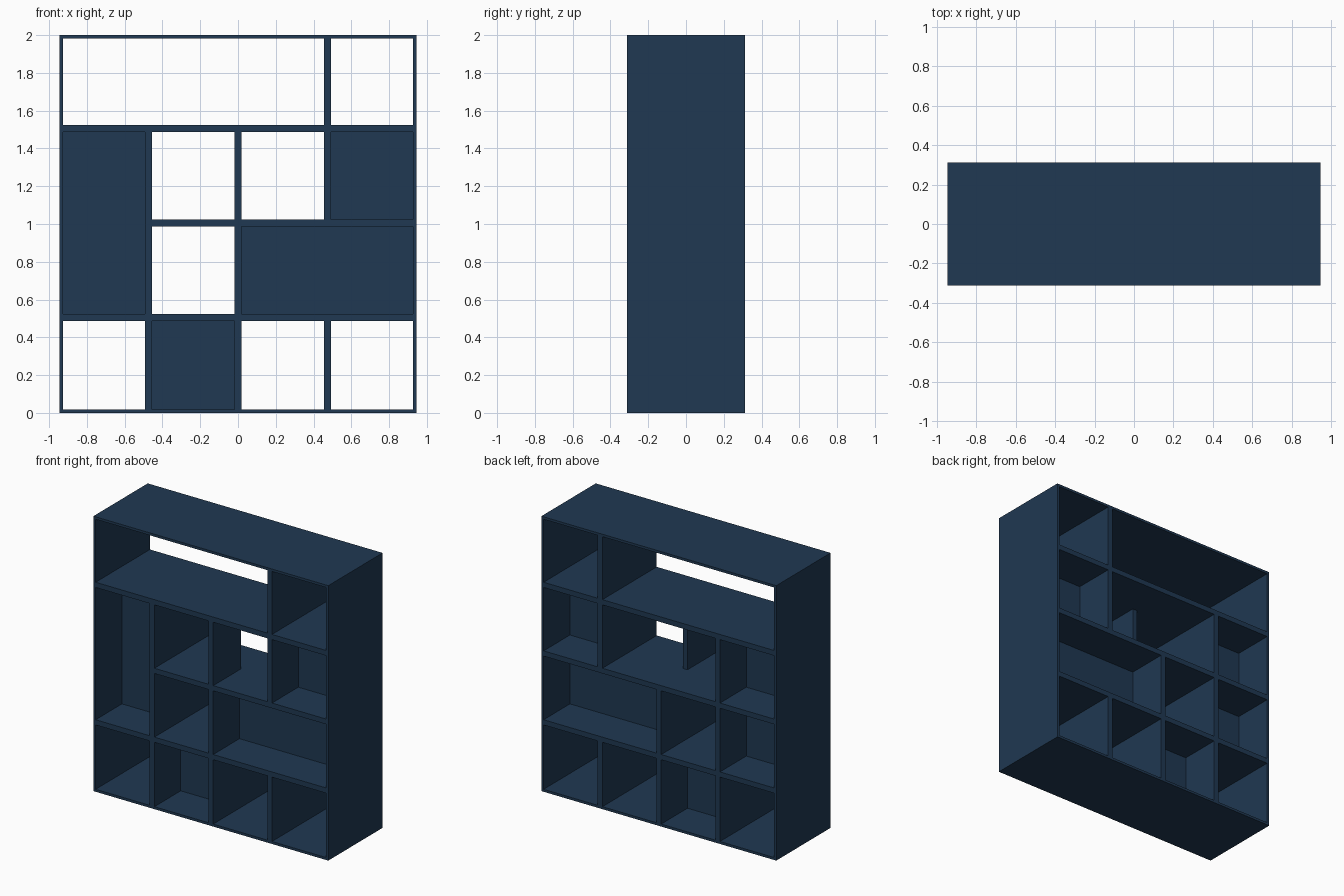
import bpy

if "Cube" in bpy.data.objects:
    bpy.data.objects.remove(bpy.data.objects["Cube"])

# Overall half sizes and board positions
W, D, H = 0.945, 0.312, 2.0
WALL = 0.018          # outer carcass thickness
T = 0.019             # half thickness of inner boards
PANEL = 0.01          # half thickness of the mid-depth panels
XI = W - WALL         # inner face of the sides
COL = {"left": -0.473, "middle": 0.0, "right": 0.473}
S1, S2, S3 = 0.505, 1.006, 1.505   # shelf heights

navy = bpy.data.materials.new("dark_blue_lacquer")
navy.diffuse_color = (0.014, 0.04, 0.085, 1)
navy.use_nodes = True
navy.node_tree.nodes["Principled BSDF"].inputs["Base Color"].default_value = navy.diffuse_color


def board(name, x, y, z):
    """Box spanning the given (min, max) ranges."""
    bpy.ops.mesh.primitive_cube_add(
        size=1, location=[(a + b) / 2 for a, b in (x, y, z)])
    o = bpy.context.object
    o.name = name
    o.scale = [b - a for a, b in (x, y, z)]
    bpy.ops.object.transform_apply(location=False, rotation=False, scale=True)
    o.data.materials.append(navy)
    return o


FULL, FRONT, BACK = (-D, D), (-D, PANEL), (PANEL, D)

# Outer carcass
board("top_board", (-W, W), FULL, (H - WALL, H))
board("bottom_board", (-W, W), FULL, (0, WALL))
for side, s in (("left", -1), ("right", 1)):
    board(side + "_side", sorted((s * XI, s * W)), FULL, (WALL, H - WALL))

# Shelves
board("lower_shelf", (-XI, XI), FULL, (S1 - T, S1 + T))
board("upper_shelf", (-XI, XI), FULL, (S3 - T, S3 + T))
board("middle_shelf", (COL["left"] + T, XI), FULL, (S2 - T, S2 + T))
# Shelf that splits the tall bay on the rear side only
board("rear_left_shelf", (-XI, COL["left"] - T), BACK, (S2 - T, S2 + T))


def divider(col, z0, z1, y=FULL):
    x = COL[col]
    board(col + "_divider", (x - T, x + T), y, (z0, z1))


# Vertical dividers, bottom row to top row
for col in COL:
    divider(col, WALL, S1 - T)
divider("left", S1 + T, S3 - T)
divider("middle", S1 + T, S2 - T)
divider("middle", S2 + T, S3 - T, FRONT)   # front half only
divider("right", S2 + T, S3 - T)
divider("right", S3 + T, H - WALL)

# Mid-depth panels closing four bays
MID = (-PANEL, PANEL)
board("tall_left_panel", (-XI, COL["left"] - T), MID, (S1 + T, S3 - T))
board("wide_panel", (T, XI), MID, (S1 + T, S2 - T))
board("upper_right_panel", (COL["right"] + T, XI), MID, (S2 + T, S3 - T))
board("lower_panel", (COL["left"] + T, -T), MID, (WALL, S1 - T))
